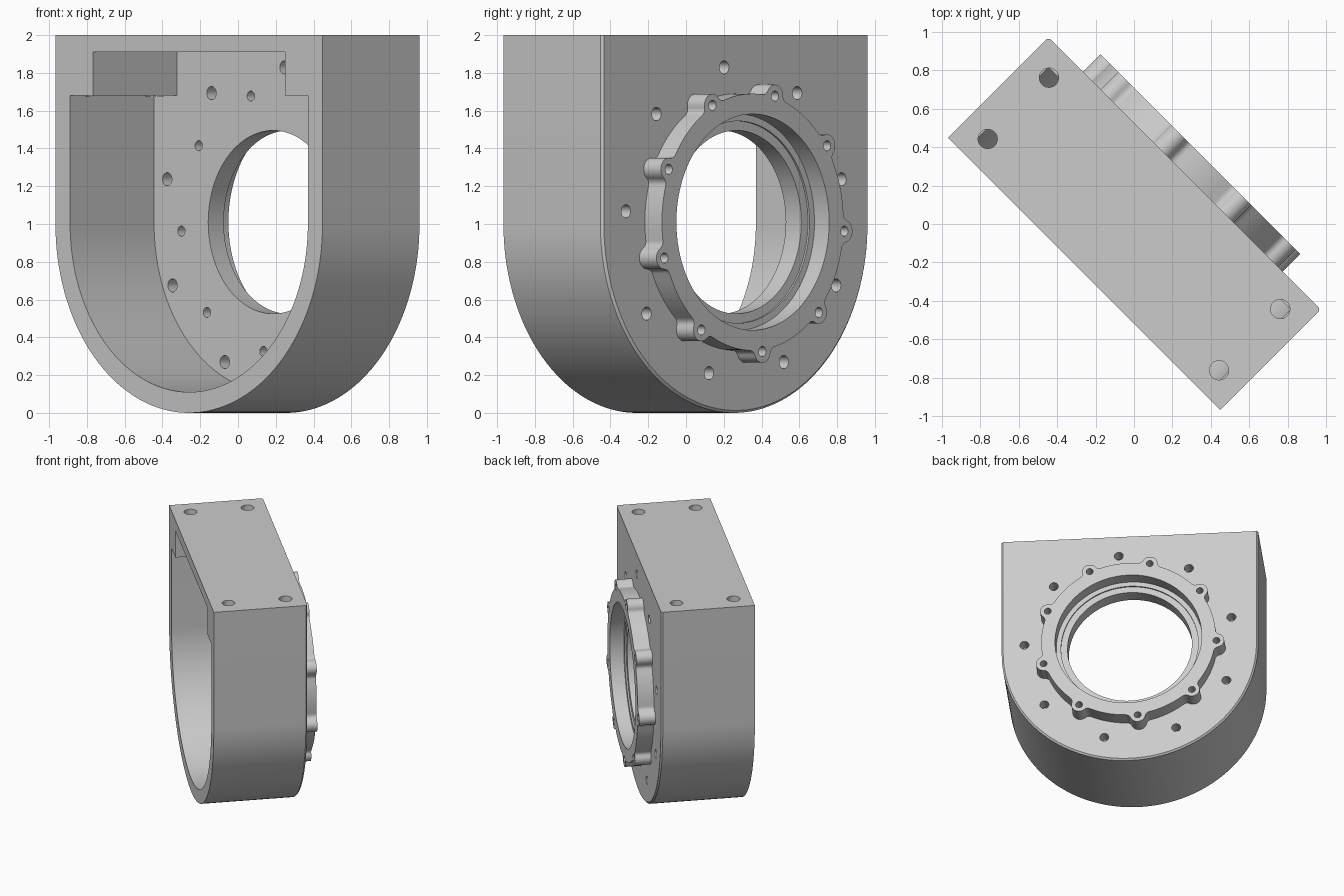
import bpy, bmesh, math
from math import cos, sin, radians, pi
from mathutils import Matrix

old = bpy.data.objects.get("Cube")
if old:
    bpy.data.objects.remove(old, do_unlink=True)

FRONT, BACK, FLOOR, RIM = -0.367, 0.372, 0.262, 0.50   # depths along y
AXIS_Z = 1.01                                          # bore height

grey = bpy.data.materials.new("light grey metal")
grey.use_nodes = True
colour = (0.6, 0.6, 0.6, 1)
grey.diffuse_color = colour
grey.node_tree.nodes["Principled BSDF"].inputs["Base Color"].default_value = colour


def arc(cx, cz, r, a0, a1, n):
    """Points on an arc, both ends included."""
    return [(cx + r * cos(a0 + (a1 - a0) * i / n),
             cz + r * sin(a0 + (a1 - a0) * i / n)) for i in range(n + 1)]


def circle(cx, cz, r, n):
    return arc(cx, cz, r, 0, 2 * pi, n)[:-1]


def add_loft(bm, sections):
    """Closed solid through (outline, depth) sections of equal point count."""
    rings = [[bm.verts.new((x, y, z)) for x, z in pts] for pts, y in sections]
    n = len(rings[0])
    for a, b in zip(rings, rings[1:]):
        for i in range(n):
            j = (i + 1) % n
            bm.faces.new((a[i], a[j], b[j], b[i]))
    bm.faces.new(rings[0][::-1])
    bm.faces.new(rings[-1])


def make_object(name, bm):
    bmesh.ops.recalc_face_normals(bm, faces=bm.faces)
    mesh = bpy.data.meshes.new(name)
    bm.to_mesh(mesh)
    bm.free()
    mesh.materials.append(grey)
    obj = bpy.data.objects.new(name, mesh)
    bpy.context.collection.objects.link(obj)
    return obj


def solid(name, *lofts):
    bm = bmesh.new()
    for sections in lofts:
        add_loft(bm, sections)
    return make_object(name, bm)


def combine(target, tool, operation):
    tool.hide_render = True
    mod = target.modifiers.new(tool.name, 'BOOLEAN')
    mod.operation, mod.solver, mod.object = operation, 'EXACT', tool
    bpy.context.view_layer.objects.active = target
    bpy.ops.object.modifier_apply(modifier=mod.name)
    bpy.data.objects.remove(tool, do_unlink=True)


def u_shape(r, top):
    """Half-round bottom with straight sides up to the top."""
    return arc(0, 1, r, pi, 2 * pi, 72) + [(r, top), (-r, top)]


def lobed_outline():
    """Round flange with nine filleted screw lobes."""
    ring, pitch, lobe, fillet = 0.68, 0.688, 0.06, 0.04
    d = ring + fillet
    a = math.acos((d * d + pitch * pitch - (lobe + fillet) ** 2) / (2 * d * pitch))
    fx, fz = d * cos(a), d * sin(a)
    b = math.atan2(fz, fx - pitch)
    step = radians(40)
    unit = arc(fx, -fz, fillet, pi - a, pi - b, 6)
    unit += arc(pitch, 0, lobe, -b, b, 14)[1:-1]
    unit += arc(fx, fz, fillet, b - pi, a - pi, 6)
    unit += arc(0, 0, ring, a, step - a, 8)[1:-1]
    points = []
    for k in range(9):
        t = radians(24) + k * step
        points += [(x * cos(t) - z * sin(t), AXIS_Z + x * sin(t) + z * cos(t))
                   for x, z in unit]
    return points


def bolt_circle(radius, start, hole):
    """Nine round holes running through the back wall."""
    lofts = []
    for k in range(9):
        t = radians(start + 40 * k)
        pts = circle(radius * cos(t), AXIS_Z + radius * sin(t), hole, 24)
        lofts.append([(pts, 0.2), (pts, 0.6)])
    return lofts


# Main body with a small bevel on its back edge
housing = solid("housing", [(u_shape(1, 2), FRONT),
                            (u_shape(1, 2), BACK - 0.013),
                            (u_shape(0.987, 2), BACK)])

# Raised lobed flange on the back
flange = lobed_outline()
combine(housing, solid("flange", [(flange, 0.32), (flange, RIM)]), 'UNION')

# Front pocket with the narrower upper recess
pocket = arc(0, 1, 0.89, pi, 2 * pi, 72) + [
    (0.89, 1.68), (0.72, 1.68), (0.72, 1.91),
    (-0.72, 1.91), (-0.72, 1.68), (-0.89, 1.68)]
combine(housing, solid("pocket", [(pocket, -0.6), (pocket, FLOOR)]), 'DIFFERENCE')

# Stepped bore
steps = [(0.485, 0.1), (0.485, 0.378), (0.535, 0.378),
         (0.535, 0.39), (0.572, 0.39), (0.572, 0.7)]
combine(housing, solid("bore", [(circle(0, AXIS_Z, r, 96), y) for r, y in steps]),
        'DIFFERENCE')

# Screw holes in the lobes and in the wall around them
combine(housing, solid("screw_holes", *bolt_circle(0.688, 24, 0.027),
                       *bolt_circle(0.824, 44, 0.035)), 'DIFFERENCE')

# Four vertical mounting holes through the top shoulders
bm = bmesh.new()
for x in (-0.85, 0.85):
    for y in (-0.225, 0.225):
        bmesh.ops.create_cone(bm, cap_ends=True, segments=32, radius1=0.05,
                              radius2=0.05, depth=0.4,
                              matrix=Matrix.Translation((x, y, 1.875)))
combine(housing, make_object("mounting_holes", bm), 'DIFFERENCE')

# Turn the finished part to its stance and shade it
housing.data.transform(Matrix.Rotation(radians(-45), 4, 'Z'))
bpy.ops.object.select_all(action='DESELECT')
housing.select_set(True)
bpy.context.view_layer.objects.active = housing
bpy.ops.object.shade_smooth_by_angle(angle=radians(30))
